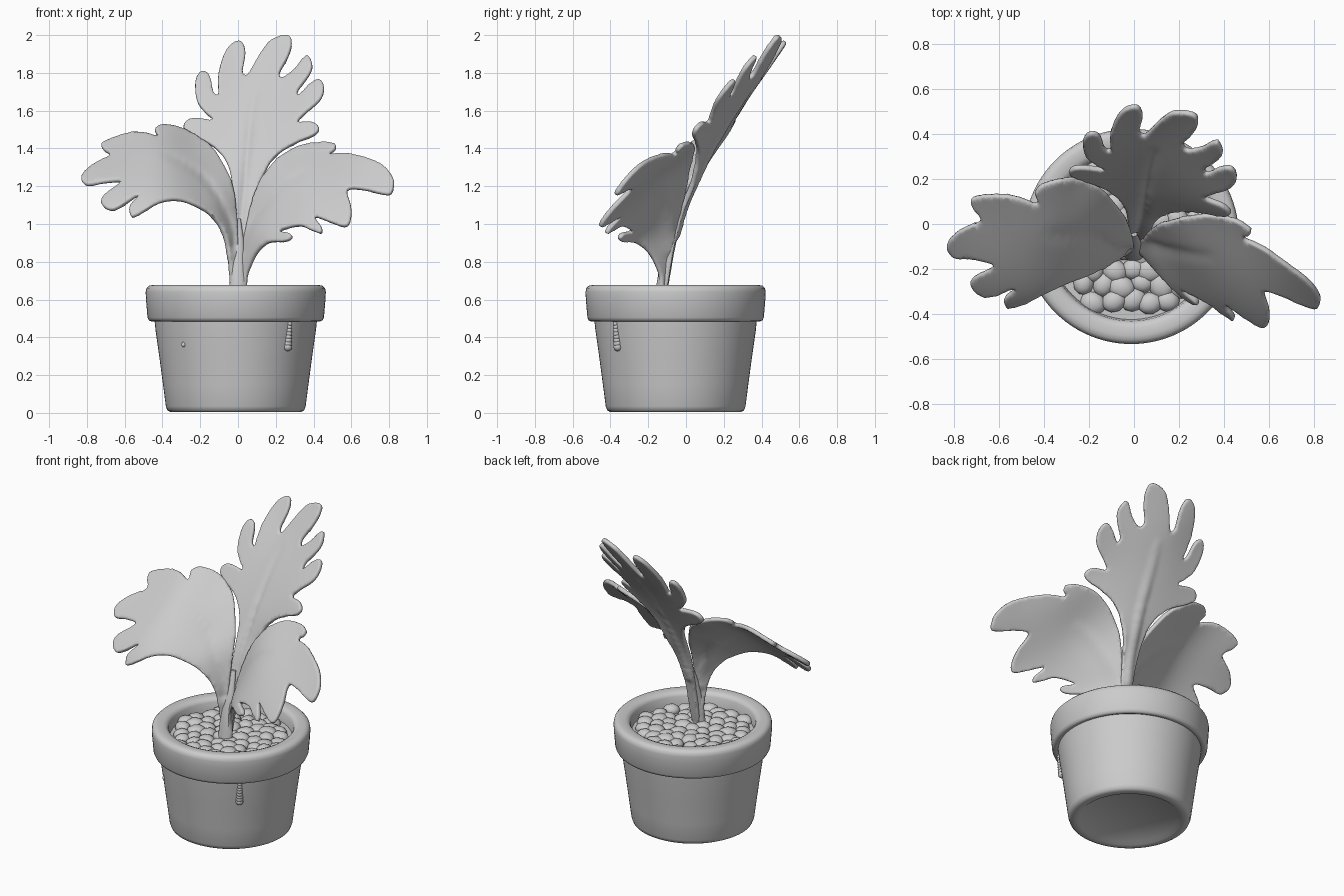
import bpy, bmesh, math, random
from mathutils import Vector, Matrix
from mathutils.geometry import delaunay_2d_cdt

random.seed(4)
CX, CY = -0.012, -0.055          # pot axis


def finish(name, bm, angle=60):
    me = bpy.data.meshes.new(name)
    bm.to_mesh(me)
    bm.free()
    ob = bpy.data.objects.new(name, me)
    bpy.context.collection.objects.link(ob)
    bpy.ops.object.select_all(action='DESELECT')
    ob.select_set(True)
    bpy.context.view_layer.objects.active = ob
    bpy.ops.object.shade_smooth_by_angle(angle=math.radians(angle))
    return ob


def lathe(name, profile, steps=96):
    bm = bmesh.new()
    vs = [bm.verts.new((r, 0, z)) for r, z in profile]
    es = [bm.edges.new(p) for p in zip(vs, vs[1:])]
    bmesh.ops.spin(bm, geom=vs + es, cent=(0, 0, 0), axis=(0, 0, 1),
                   angle=2 * math.pi, steps=steps)
    bmesh.ops.remove_doubles(bm, verts=bm.verts, dist=1e-4)
    bmesh.ops.recalc_face_normals(bm, faces=bm.faces)
    bmesh.ops.translate(bm, verts=bm.verts, vec=(CX, CY, 0))
    return finish(name, bm)


def thin_plate(ctrl):
    """Smooth depth y(x, z) through control points (x, z, y)."""
    def phi(dx, dz):
        r2 = dx * dx + dz * dz
        return 0.5 * r2 * math.log(r2) if r2 > 1e-12 else 0.0
    n = len(ctrl)
    rows = [[phi(a[0] - b[0], a[1] - b[1]) + (0.004 if a is b else 0) for b in ctrl]
            + [1, a[0], a[1], a[2]] for a in ctrl]
    rows += [[f(c) for c in ctrl] + [0, 0, 0, 0]
             for f in (lambda c: 1, lambda c: c[0], lambda c: c[1])]
    m = n + 3
    for i in range(m):
        p = max(range(i, m), key=lambda k: abs(rows[k][i]))
        rows[i], rows[p] = rows[p], rows[i]
        for k in range(m):
            if k != i:
                f = rows[k][i] / rows[i][i]
                rows[k] = [a - f * b for a, b in zip(rows[k], rows[i])]
    w = [rows[i][m] / rows[i][i] for i in range(m)]
    return lambda x, z: (sum(wi * phi(x - c[0], z - c[1]) for wi, c in zip(w, ctrl))
                         + w[n] + w[n + 1] * x + w[n + 2] * z)


def spline(pts, sub, closed=True):
    n, out = len(pts), []
    get = lambda i: Vector(pts[i % n] if closed else pts[max(0, min(n - 1, i))])
    for i in range(n if closed else n - 1):
        a, b, c, d = (get(i + k) for k in (-1, 0, 1, 2))
        for s in range(sub):
            t = s / sub
            out.append(0.5 * (2 * b + (c - a) * t + (2 * a - 5 * b + 4 * c - d) * t * t
                              + (3 * b - a - 3 * c + d) * t ** 3))
    return out


def leaf(name, outline, ctrl, rib):
    edge = spline(outline, 4)
    mid = spline(rib, 10, False)
    n, step, pts = len(edge), 0.02, list(edge)
    for i in range(-45, 46):
        for j in range(30, 102):
            p = Vector(((i + 0.5 * (j % 2)) * step, j * step))
            if min((p - e).length for e in edge) > 0.011:
                pts.append(p)
    verts, _, faces, *_ = delaunay_2d_cdt(
        pts, [(i, (i + 1) % n) for i in range(n)], [], 1, 1e-5)
    depth = thin_plate(ctrl)
    bm = bmesh.new()
    vs = []
    for v in verts:
        d, k = min(((v - q).length, k) for k, q in enumerate(mid))
        groove = 0.022 * (1 - k / len(mid)) ** 0.5 * math.exp(-(d / 0.022) ** 2)
        vs.append(bm.verts.new((v.x, depth(v.x, v.y) + groove, v.y)))
    for f in faces:
        bm.faces.new([vs[i] for i in f])
    bmesh.ops.delete(bm, geom=[v for v in bm.verts if not v.link_faces], context='VERTS')
    ob = finish(name, bm, 80)
    sol = ob.modifiers.new("thickness", 'SOLIDIFY')
    sol.thickness, sol.offset = 0.028, 0
    ob.modifiers.new("round", 'SUBSURF').levels = 1
    ob.modifiers["round"].render_levels = 1
    return ob


# Pot with thick rolled rim and inner floor under the pebbles
lathe("pot", [(0, 0.02), (0.29, 0.02), (0.31, 0.004), (0.345, 0.004), (0.362, 0.013),
              (0.37, 0.035), (0.385, 0.15), (0.405, 0.3), (0.425, 0.44), (0.43, 0.49),
              (0.447, 0.484), (0.46, 0.49), (0.467, 0.505), (0.475, 0.6), (0.477, 0.64),
              (0.473, 0.66), (0.46, 0.673), (0.44, 0.677), (0.405, 0.675), (0.385, 0.667),
              (0.375, 0.65), (0.368, 0.59), (0, 0.59)])

# Pebbles packed in staggered rows
bm = bmesh.new()
for row in range(-5, 6):
    for col in range(-5, 6):
        x = (col + 0.5 * (row % 2)) * 0.085 + random.uniform(-.012, .012)
        y = row * 0.072 + random.uniform(-.012, .012)
        if math.hypot(x, y) < 0.345:
            s = random.uniform(0.9, 1.15)
            mat = (Matrix.Translation((CX + x, CY + y, 0.598 + random.uniform(-.006, .006)))
                   @ Matrix.Rotation(random.uniform(0, 6.28), 4, 'Z')
                   @ Matrix.Diagonal((0.058 * s, 0.05 * s, 0.036, 1)))
            bmesh.ops.create_icosphere(bm, subdivisions=2, radius=1, matrix=mat)
finish("pebbles", bm, 80)

# Drips of glaze on the pot wall
bm = bmesh.new()
for ang, z0, z1, r in ((-48, 0.35, 0.49, 0.024), (-132, 0.36, 0.37, 0.012)):
    a = math.radians(ang)
    for k in range(9):
        t = k / 8
        z = z0 + (z1 - z0) * t
        wall = 0.385 + 0.133 * (z - 0.15)
        pos = (CX + wall * math.cos(a), CY + wall * math.sin(a), z)
        bmesh.ops.create_icosphere(bm, subdivisions=2, radius=r * (1 - 0.5 * t),
                                   matrix=Matrix.Translation(pos))
finish("glaze_drips", bm, 80)

# Stem core where the leaf bases meet
bm = bmesh.new()
rings = []
for z, y, rx, ry in ((0.58, -.135, .05, .032), (0.68, -.13, .044, .026), (0.8, -.112, .038, .024),
                     (0.92, -.08, .03, .02), (1.03, -.045, .014, .01)):
    rings.append([bm.verts.new((rx * math.cos(t * math.pi / 12), y + ry * math.sin(t * math.pi / 12), z))
                  for t in range(24)])
for a, b in zip(rings, rings[1:]):
    for t in range(24):
        bm.faces.new((a[t], a[(t + 1) % 24], b[(t + 1) % 24], b[t]))
bm.faces.new(rings[-1])
bm.faces.new(rings[0][::-1])
finish("stem", bm)

# Leaves: front outline (x, z), depth controls (x, z, y), midrib (x, z)
leaf("left_leaf",
     [(-.04, .62), (-.042, .70), (-.05, .80), (-.075, .94), (-.15, 1.05), (-.26, 1.11), (-.35, 1.125),
      (-.44, 1.10), (-.53, 1.045), (-.565, 1.04), (-.575, 1.09), (-.53, 1.15), (-.65, 1.075),
      (-.71, 1.09), (-.72, 1.14), (-.62, 1.22), (-.70, 1.22), (-.80, 1.205), (-.83, 1.245),
      (-.785, 1.30), (-.68, 1.36), (-.71, 1.39), (-.72, 1.425), (-.63, 1.465), (-.52, 1.485),
      (-.43, 1.465), (-.44, 1.50), (-.40, 1.525), (-.31, 1.51), (-.24, 1.475), (-.15, 1.415),
      (-.09, 1.33), (-.045, 1.245), (-.025, 1.18), (-.01, 1.05), (0, .9), (0, .62)],
     [(-.04, .62, -.13), (0, .62, -.13), (-.05, .8, -.13), (0, .9, -.10), (-.075, .94, -.155),
      (-.01, 1.05, -.05), (-.025, 1.18, 0), (-.15, 1.05, -.20), (-.045, 1.245, .04), (-.26, 1.11, -.25),
      (-.44, 1.10, -.33), (-.55, 1.035, -.37), (-.72, 1.09, -.29), (-.83, 1.24, -.10), (-.71, 1.43, .12),
      (-.43, 1.52, .165), (-.24, 1.47, .2), (-.15, 1.415, .16), (-.39, 1.37, -.03), (-.18, 1.23, -.05)],
     [(-.03, .88), (-.05, 1.0), (-.18, 1.23), (-.40, 1.37)])

leaf("right_leaf",
     [(.045, .62), (.045, .70), (.06, .76), (.10, .845), (.165, .90), (.245, .905), (.285, .925),
      (.275, .95), (.225, .965), (.325, .99), (.38, .97), (.435, .95), (.445, .98), (.41, 1.035),
      (.485, 1.01), (.56, .985), (.595, 1.01), (.60, 1.09), (.58, 1.18), (.67, 1.18), (.775, 1.155),
      (.815, 1.165), (.825, 1.235), (.775, 1.305), (.695, 1.345), (.59, 1.37), (.49, 1.37),
      (.515, 1.395), (.51, 1.425), (.43, 1.43), (.325, 1.41), (.22, 1.35), (.14, 1.26), (.10, 1.18),
      (.06, 1.05), (.03, .9), (.005, .8), (0, .62)],
     [(.045, .62, -.13), (0, .62, -.13), (.05, .75, -.14), (.1, .845, -.2), (.165, .9, -.28),
      (.285, .925, -.355), (.44, .955, -.42), (.575, .99, -.455), (.82, 1.17, -.365), (.695, 1.345, -.19),
      (.49, 1.37, -.06), (.43, 1.43, .03), (.32, 1.26, -.12), (.14, 1.26, .01), (.06, 1.05, -.035),
      (.03, .9, -.08), (.22, 1.35, .03), (.12, 1.05, -.11)],
     [(.025, .865), (.09, 1.02), (.22, 1.18), (.35, 1.26)])

leaf("back_leaf",
     [(-.02, .62), (-.02, .85), (-.025, 1.02), (-.03, 1.19), (-.055, 1.315), (-.125, 1.405), (-.23, 1.46),
      (-.285, 1.50), (-.28, 1.54), (-.23, 1.56), (-.135, 1.55), (-.18, 1.595), (-.22, 1.66),
      (-.225, 1.765), (-.19, 1.81), (-.15, 1.785), (-.13, 1.70), (-.105, 1.69), (-.105, 1.79),
      (-.07, 1.91), (-.015, 1.965), (.025, 1.96), (.04, 1.90), (.025, 1.81), (.05, 1.79), (.10, 1.87),
      (.165, 1.965), (.255, 2.0), (.285, 1.97), (.27, 1.895), (.22, 1.80), (.24, 1.775), (.30, 1.82),
      (.36, 1.89), (.39, 1.86), (.385, 1.80), (.32, 1.71), (.325, 1.685), (.38, 1.74), (.43, 1.765),
      (.455, 1.73), (.44, 1.66), (.35, 1.58), (.32, 1.54), (.39, 1.54), (.43, 1.51), (.405, 1.47),
      (.30, 1.425), (.19, 1.35), (.125, 1.235), (.085, 1.13), (.05, .92), (.03, .62)],
     [(-.02, .62, -.12), (.03, .62, -.12), (.01, .92, -.065), (.03, 1.13, 0), (-.03, 1.19, .03),
      (.1, 1.19, .03), (.04, 1.34, .1), (-.125, 1.405, .16), (-.28, 1.52, .235), (-.18, 1.8, .4),
      (0, 1.96, .52), (.27, 1.98, .475), (.37, 1.87, .35), (.45, 1.74, .23), (.42, 1.5, .05),
      (.19, 1.35, .06), (.05, 1.79, .40), (.07, 1.5, .19)],
     [(.01, .95), (.045, 1.3), (.07, 1.55), (.10, 1.72)])
